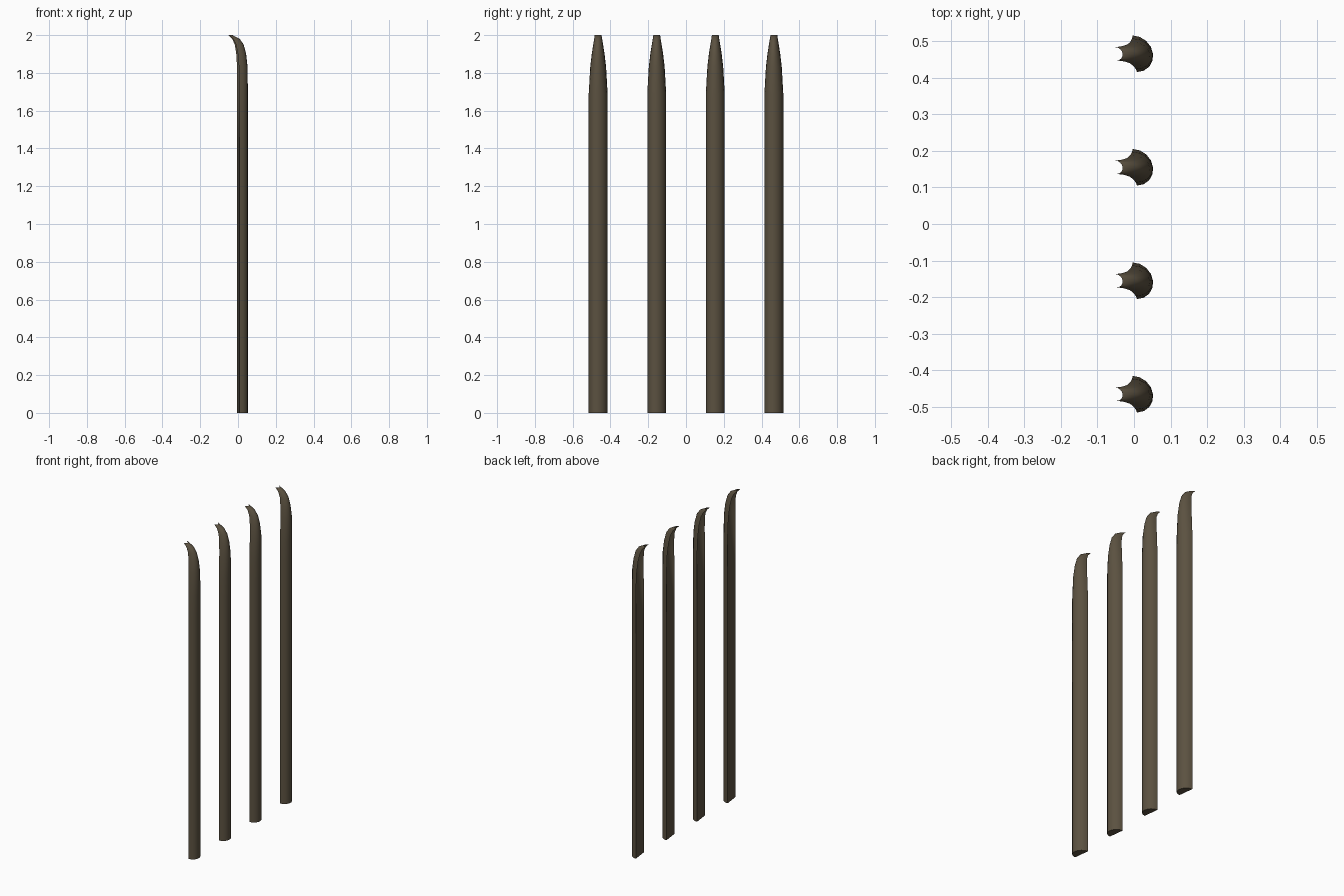
import bpy, bmesh, math

if "Cube" in bpy.data.objects:
    bpy.data.objects.remove(bpy.data.objects["Cube"])

# weathered dark timber/steel brown
mat = bpy.data.materials.new("dark_brown")
mat.diffuse_color = (0.105, 0.083, 0.052, 1)
mat.use_nodes = True
mat.node_tree.nodes["Principled BSDF"].inputs["Base Color"].default_value = mat.diffuse_color

# z, half width, back x, front x, hollowing of the back (0 flat, 1 follows the front)
RINGS = [
    (0.00, 0.050, 0.002, 0.052, 0.0),
    (1.41, 0.050, 0.002, 0.052, 0.0),
    (1.55, 0.050, 0.002, 0.052, 0.15),
    (1.69, 0.050, 0.002, 0.052, 0.4),
    (1.83, 0.042, 0.000, 0.051, 0.65),
    (1.90, 0.034, -0.005, 0.043, 0.75),
    (1.95, 0.026, -0.014, 0.030, 0.85),
    (1.98, 0.021, -0.028, 0.009, 0.9),
    (2.00, 0.018, -0.049, -0.029, 0.9),
]
SEG = 8
SKEW = -0.12


def section(w, back, front, hollow):
    """D-shaped section: rounded face toward +x, flat or hollow back."""
    angles = [math.pi * (i / SEG - 0.5) for i in range(SEG + 1)]
    arc = [(a, 1.0) for a in angles]
    rear = [(a, hollow) for a in reversed(angles[1:-1])]
    pts = []
    for a, k in arc + rear:
        y = w * math.sin(a)
        pts.append((back + (front - back) * k * math.cos(a) + SKEW * y, y))
    return pts


def make_pale(name, y0):
    bm = bmesh.new()
    loops = [[bm.verts.new((x, y, z)) for x, y in section(w, b, f, h)]
             for z, w, b, f, h in RINGS]
    n = len(loops[0])
    for lo, hi in zip(loops, loops[1:]):
        for i in range(n):
            j = (i + 1) % n
            bm.faces.new((lo[i], lo[j], hi[j], hi[i]))
    # base and tip caps
    bm.faces.new(loops[0][::-1])
    bm.faces.new(loops[-1])
    bmesh.ops.recalc_face_normals(bm, faces=bm.faces)
    me = bpy.data.meshes.new(name)
    bm.to_mesh(me)
    bm.free()
    me.materials.append(mat)
    ob = bpy.data.objects.new(name, me)
    ob.location.y = y0
    bpy.context.collection.objects.link(ob)
    bpy.context.view_layer.objects.active = ob
    ob.select_set(True)
    bpy.ops.object.shade_smooth_by_angle(angle=math.radians(40))
    ob.select_set(False)


# row of four fence pales with hooked tips
for i in range(4):
    make_pale(f"fence_pale_{i + 1}", (i - 1.5) * 0.31)
